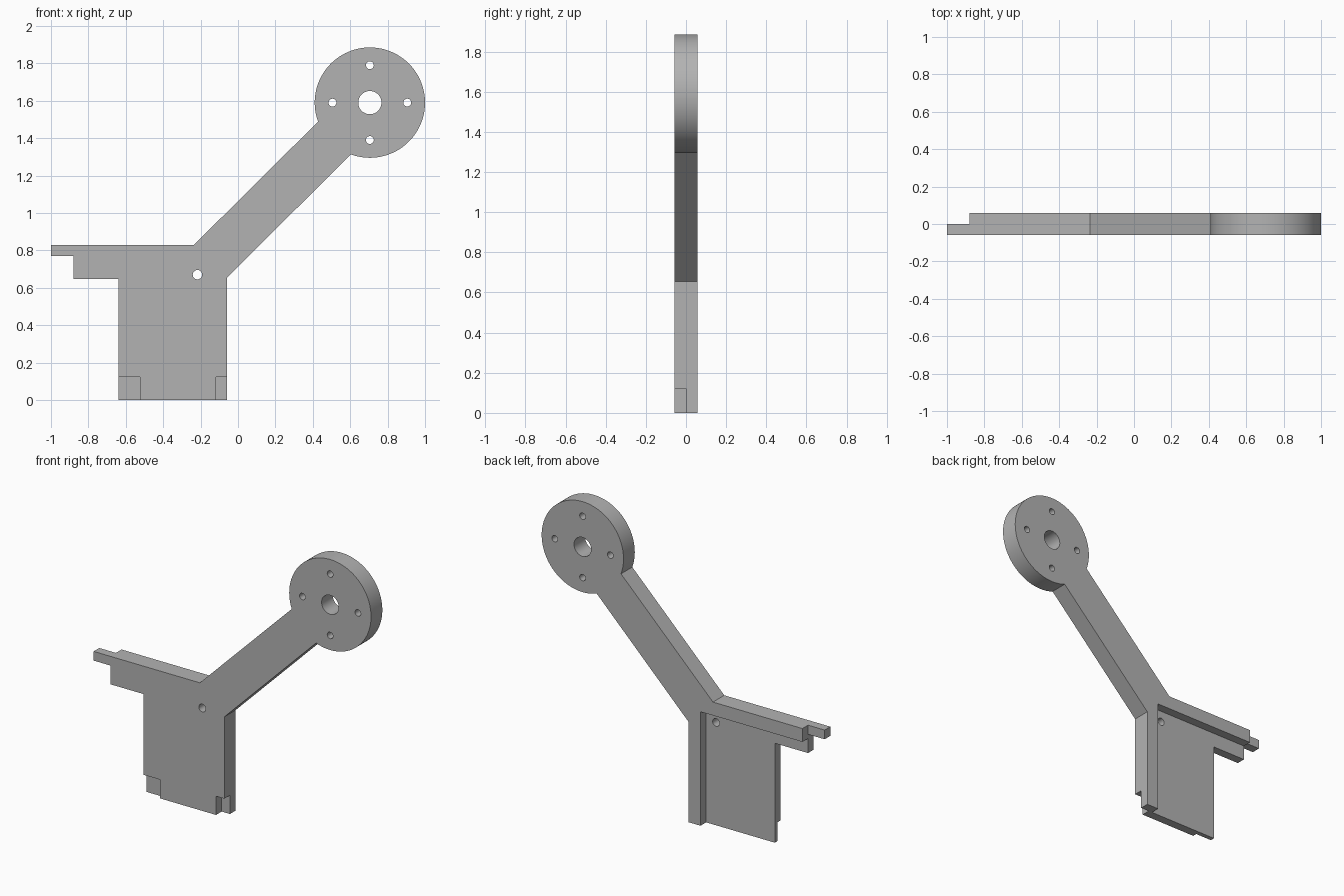
import bpy, bmesh, math
from mathutils import Matrix, Vector

cube = bpy.data.objects.get("Cube")
if cube:
    bpy.data.objects.remove(cube, do_unlink=True)

HALF = 0.058                      # half the plate thickness
HUB = Vector((0.705, 0, 1.59))    # centre of the round flange
HUB_R = 0.295
ARM_HALF = 0.124                  # half the arm width

grey = bpy.data.materials.new("plain grey")
grey.use_nodes = True
colour = (0.45, 0.45, 0.45, 1)
grey.diffuse_color = colour
grey.node_tree.nodes["Principled BSDF"].inputs["Base Color"].default_value = colour


def add_object(name, bm):
    bmesh.ops.recalc_face_normals(bm, faces=bm.faces)
    mesh = bpy.data.meshes.new(name)
    bm.to_mesh(mesh)
    bm.free()
    obj = bpy.data.objects.new(name, mesh)
    mesh.materials.append(grey)
    bpy.context.collection.objects.link(obj)
    return obj


def box(x, y, z):
    bm = bmesh.new()
    spans = (x, y, z)
    centre = Vector([(a + b) / 2 for a, b in spans])
    size = Matrix.Diagonal([b - a for a, b in spans]).to_4x4()
    bmesh.ops.create_cube(bm, size=1, matrix=Matrix.Translation(centre) @ size)
    return add_object("box_cutter", bm)


def drill(x, z, radius, segments=32):
    bm = bmesh.new()
    place = Matrix.Translation((x, 0, z)) @ Matrix.Rotation(math.pi / 2, 4, "X")
    bmesh.ops.create_cone(bm, cap_ends=True, segments=segments, radius1=radius,
                          radius2=radius, depth=0.4, matrix=place)
    return add_object("hole_cutter", bm)


# Plate outline: panel, side ledge, slanted arm and round flange
outline = [(-0.235, 0.83), (-1, 0.83), (-1, 0.77), (-0.88, 0.77), (-0.88, 0.648),
           (-0.64, 0.648), (-0.64, 0), (-0.058, 0), (-0.058, 0.655)]
spread = math.asin(ARM_HALF / HUB_R)
start = math.radians(225) + spread
sweep = math.tau - 2 * spread
STEPS = 96
for i in range(STEPS + 1):
    a = start + sweep * i / STEPS
    outline.append((HUB.x + HUB_R * math.cos(a), HUB.z + HUB_R * math.sin(a)))

bm = bmesh.new()
face = bm.faces.new([bm.verts.new((x, -HALF, z)) for x, z in outline])
extruded = bmesh.ops.extrude_face_region(bm, geom=[face])["geom"]
bmesh.ops.translate(bm, vec=(0, 2 * HALF, 0),
                    verts=[v for v in extruded if isinstance(v, bmesh.types.BMVert)])
bracket = add_object("bracket_plate", bm)

cutters = [
    box((-1.2, -0.145), (0, 0.2), (-0.2, 0.743)),           # rear pocket
    box((-1.2, -0.88), (0, 0.2), (0.6, 1)),                 # thin end tab
    box((-0.8, -0.523), (-0.2, -HALF / 2), (-0.2, 0.122)),  # shallow foot notch
    box((-0.118, 0.1), (-0.2, 0), (-0.2, 0.122)),           # deep foot notch
    drill(-0.217, 0.67, 0.025),                             # panel hole
    drill(HUB.x, HUB.z, 0.062, 48),                         # hub bore
]
# Four bolt holes around the bore
for i in range(4):
    a = i * math.pi / 2
    cutters.append(drill(HUB.x + 0.2 * math.cos(a), HUB.z + 0.2 * math.sin(a), 0.021))

bpy.ops.object.select_all(action="DESELECT")
bpy.context.view_layer.objects.active = bracket
bracket.select_set(True)
for cutter in cutters:
    cutter.hide_render = True
    cut = bracket.modifiers.new("cut", "BOOLEAN")
    cut.operation = "DIFFERENCE"
    cut.solver = "EXACT"
    cut.object = cutter
    bpy.ops.object.modifier_apply(modifier=cut.name)
    bpy.data.objects.remove(cutter, do_unlink=True)

bpy.ops.object.shade_smooth_by_angle(angle=math.radians(30))
